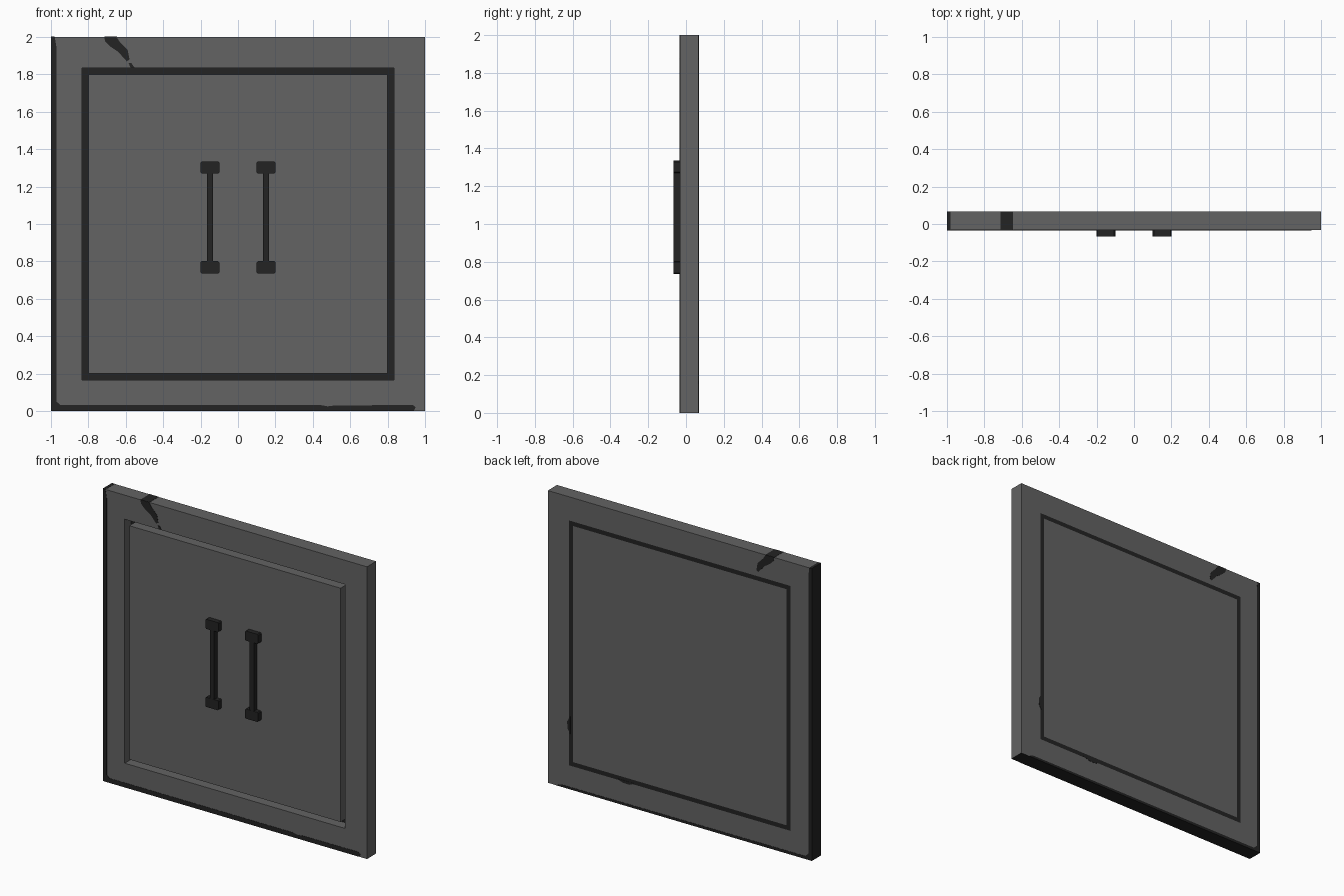
import bpy, bmesh

if "Cube" in bpy.data.objects:
    bpy.data.objects.remove(bpy.data.objects["Cube"])

FRONT, BACK, HANDLE = -0.033, 0.066, -0.067
T = 0.0015  # thickness of painted plates


def material(name, v):
    m = bpy.data.materials.new(name)
    m.diffuse_color = (v, v, v, 1)
    m.use_nodes = True
    m.node_tree.nodes["Principled BSDF"].inputs["Base Color"].default_value = m.diffuse_color
    return m


GREY = material("grey_metal", 0.125)
DARK = material("dark_metal", 0.0168)


def finish(name, bm, mats):
    bmesh.ops.recalc_face_normals(bm, faces=bm.faces)
    me = bpy.data.meshes.new(name)
    bm.to_mesh(me)
    bm.free()
    for m in mats:
        me.materials.append(m)
    ob = bpy.data.objects.new(name, me)
    bpy.context.collection.objects.link(ob)
    return ob


def prism(name, pts, axis, a, b):
    """Extrude a 2D outline (x,z for axis y; x,y for axis z) from a to b."""
    bm = bmesh.new()
    put = (lambda p, d: (p[0], d, p[1])) if axis == "y" else (lambda p, d: (p[0], p[1], d))
    f = bm.faces.new([bm.verts.new(put(p, a)) for p in pts])
    r = bmesh.ops.extrude_face_region(bm, geom=[f])
    vs = [v for v in r["geom"] if isinstance(v, bmesh.types.BMVert)]
    off = (0, b - a, 0) if axis == "y" else (0, 0, b - a)
    bmesh.ops.translate(bm, verts=vs, vec=off)
    return finish(name, bm, [DARK])


def rect(x0, x1, z0, z1):
    return [(x0, z0), (x1, z0), (x1, z1), (x0, z1)]


# Door slab: square rings from the back centre, round the edge, into the front groove
rings = [(0.808, BACK), (0.838, BACK), (1, BACK), (1, FRONT), (0.835, FRONT),
         (0.835, FRONT + 0.07), (0.8, FRONT + 0.07), (0.8, FRONT)]
bm = bmesh.new()
loops = [[bm.verts.new((sx * h, y, 1 + sz * h))
          for sx, sz in ((-1, -1), (1, -1), (1, 1), (-1, 1))] for h, y in rings]
bm.faces.new(loops[0])
bm.faces.new(loops[-1])
for k in range(len(loops) - 1):
    for i in range(4):
        j = (i + 1) % 4
        f = bm.faces.new((loops[k][i], loops[k][j], loops[k + 1][j], loops[k + 1][i]))
        # back line, groove floor, bottom edge and left edge are dark
        if k in (0, 5) or (k == 2 and i in (0, 3)):
            f.material_index = 1
finish("door_slab", bm, [GREY, DARK])

# Pair of pull handles with end pads
for side, x in (("left", -0.15), ("right", 0.15)):
    prism(side + "_handle_bar", rect(x - 0.016, x + 0.016, 0.79, 1.28), "y", HANDLE + 0.001, FRONT)
    for end, z in (("lower", 0.768), ("upper", 1.302)):
        w, h, c = 0.05, 0.033, 0.006
        pad = [(x - w + c, z - h), (x + w - c, z - h), (x + w, z - h + c), (x + w, z + h - c),
               (x + w - c, z + h), (x - w + c, z + h), (x - w, z + h - c), (x - w, z - h + c)]
        prism(f"{side}_{end}_pad", pad, "y", HANDLE, FRONT)

# Worn dark strips along the left and bottom edges
prism("front_edge_wear", [(-1, 0), (0.94, 0), (0.95, 0.02), (0.935, 0.032), (0.52, 0.03),
                          (0.48, 0.025), (0.44, 0.032), (-0.95, 0.032), (-0.97, 0.05),
                          (-0.97, 1.94), (-0.98, 2), (-1, 2)], "y", FRONT - T, FRONT)
prism("back_edge_wear", [(-1, 0), (0.94, 0), (0.9, 0.016), (-0.95, 0.02), (-0.975, 0.045),
                         (-0.975, 1.95), (-0.98, 2), (-1, 2)], "y", BACK, BACK + T)
prism("top_edge_wear", rect(-1, -0.98, FRONT, BACK), "z", 2, 2 + T)

# Crack mark over the top edge
crack = [(-0.715, 2), (-0.65, 2), (-0.63, 1.97), (-0.59, 1.93), (-0.58, 1.88), (-0.595, 1.87),
         (-0.64, 1.92), (-0.685, 1.95), (-0.71, 1.975)]
prism("front_crack", crack, "y", FRONT - T, FRONT)
prism("front_crack_tip", [(-0.585, 1.86), (-0.57, 1.86), (-0.553, 1.836), (-0.575, 1.836)],
      "y", FRONT - T, FRONT)
prism("back_crack", crack, "y", BACK, BACK + T)
prism("top_crack", rect(-0.715, -0.648, FRONT, BACK), "z", 2, 2 + T)

# Small stains beside the back line
prism("back_side_stain", [(0.83, 0.38), (0.85, 0.41), (0.853, 0.46), (0.83, 0.5)], "y", BACK, BACK + T)
prism("back_bottom_stain", [(0.34, 0.17), (0.38, 0.152), (0.43, 0.152), (0.48, 0.17)], "y", BACK, BACK + T)
